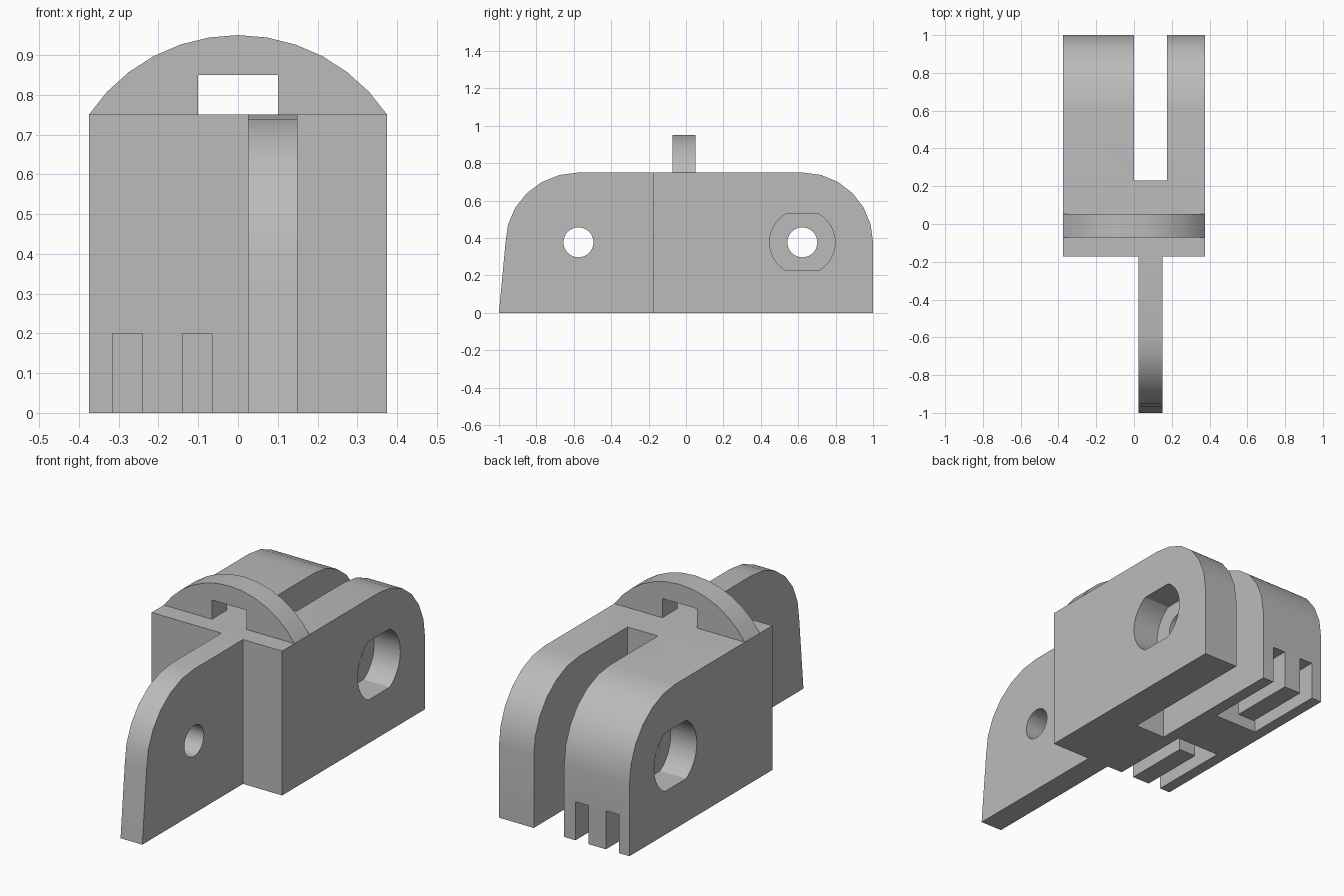
import bpy, bmesh, math

if "Cube" in bpy.data.objects:
    bpy.data.objects.remove(bpy.data.objects["Cube"])

grey = bpy.data.materials.new("plain grey")
grey.diffuse_color = (0.5, 0.5, 0.5, 1)
grey.use_nodes = True
grey.node_tree.nodes["Principled BSDF"].inputs["Base Color"].default_value = grey.diffuse_color


def prism(name, pts, axis, lo, hi):
    """Extrude a 2D outline along an axis: x -> (y,z), y -> (x,z), z -> (x,y)."""
    place = {"x": lambda p, t: (t, p[0], p[1]),
             "y": lambda p, t: (p[0], t, p[1]),
             "z": lambda p, t: (p[0], p[1], t)}[axis]
    bm = bmesh.new()
    a = [bm.verts.new(place(p, lo)) for p in pts]
    b = [bm.verts.new(place(p, hi)) for p in pts]
    bm.faces.new(a)
    bm.faces.new(b)
    n = len(pts)
    for i in range(n):
        j = (i + 1) % n
        bm.faces.new((a[i], a[j], b[j], b[i]))
    bmesh.ops.recalc_face_normals(bm, faces=bm.faces)
    me = bpy.data.meshes.new(name)
    bm.to_mesh(me)
    bm.free()
    me.materials.append(grey)
    ob = bpy.data.objects.new(name, me)
    bpy.context.collection.objects.link(ob)
    return ob


def rect(x0, x1, y0, y1):
    return [(x0, y0), (x1, y0), (x1, y1), (x0, y1)]


def arc(cx, cy, rx, ry, a0, a1, n):
    return [(cx + rx * math.cos(math.radians(a0 + (a1 - a0) * i / n)),
             cy + ry * math.sin(math.radians(a0 + (a1 - a0) * i / n)))
            for i in range(n + 1)]


def circle(cx, cy, r, n=32):
    return arc(cx, cy, r, r, 0, 360, n)[:-1]


def select(ob):
    bpy.ops.object.select_all(action="DESELECT")
    ob.select_set(True)
    bpy.context.view_layer.objects.active = ob


def cut(ob, cutters):
    for c in cutters:
        m = ob.modifiers.new("cut", "BOOLEAN")
        m.operation = "DIFFERENCE"
        m.solver = "EXACT"
        m.object = c
        select(ob)
        bpy.ops.object.modifier_apply(modifier=m.name)
        bpy.data.objects.remove(c, do_unlink=True)


FRONT, W, H, HZ = -0.173, 0.375, 0.75, 0.377

# forked body with rounded rear corner
body = prism("forked_body",
             [(FRONT, 0), (1, 0)] + arc(0.625, 0.375, 0.375, 0.375, 0, 90, 6) + [(FRONT, H)],
             "x", -W, W)


# U-shaped pocket under the thick prong, leaving a fin in the middle
def pocket(end, d):
    e, deep, fin = end - 0.1 * d, end + 0.44 * d, end + 0.36 * d
    return prism("pocket_cutter",
                 [(-0.315, e), (-0.315, deep), (-0.065, deep), (-0.065, e),
                  (-0.14, e), (-0.14, fin), (-0.24, fin), (-0.24, e)],
                 "z", -0.1, 0.2)


# counterbore outline: circle with flat top and bottom
bore_shape = []
for y, z in circle(0.622, HZ, 0.175, 48):
    p = (y, max(HZ - 0.153, min(HZ + 0.153, z)))
    if abs(z - HZ) < 0.155 or abs(y - 0.622) > 0.078:
        bore_shape.append(p)

cut(body, [
    prism("slot_cutter", rect(0, 0.175, 0.23, 1.2), "z", -0.2, 1),
    pocket(FRONT, 1), pocket(1, -1),
    prism("bore_cutter", bore_shape, "x", 0.225, 0.5),
    prism("bore_cutter", bore_shape, "x", -0.5, -0.225),
    prism("hole_cutter", circle(0.622, HZ, 0.08), "x", -0.6, 0.6),
])

# front tongue with pin hole
tongue = prism("tongue",
               [(FRONT, 0), (FRONT, H)] + arc(-0.575, 0.375, 0.39, 0.375, 90, 180, 6) + [(-1, 0)],
               "x", 0.025, 0.15)
cut(tongue, [prism("hole_cutter", circle(-0.575, HZ, 0.08), "x", -0.2, 0.4)])

# arched rib on top with a square window
R = (W * W + 0.04) / 0.4
half = math.degrees(math.asin(W / R))
rib = prism("arched_rib",
            arc(0, 0.95 - R, R, R, 90 - half, 90 + half, 12)
            + [(-0.1, H), (-0.1, 0.85), (0.1, 0.85), (0.1, H)],
            "y", -0.072, 0.052)

for ob in (body, tongue, rib):
    select(ob)
    bpy.ops.object.shade_smooth_by_angle(angle=math.radians(30))
